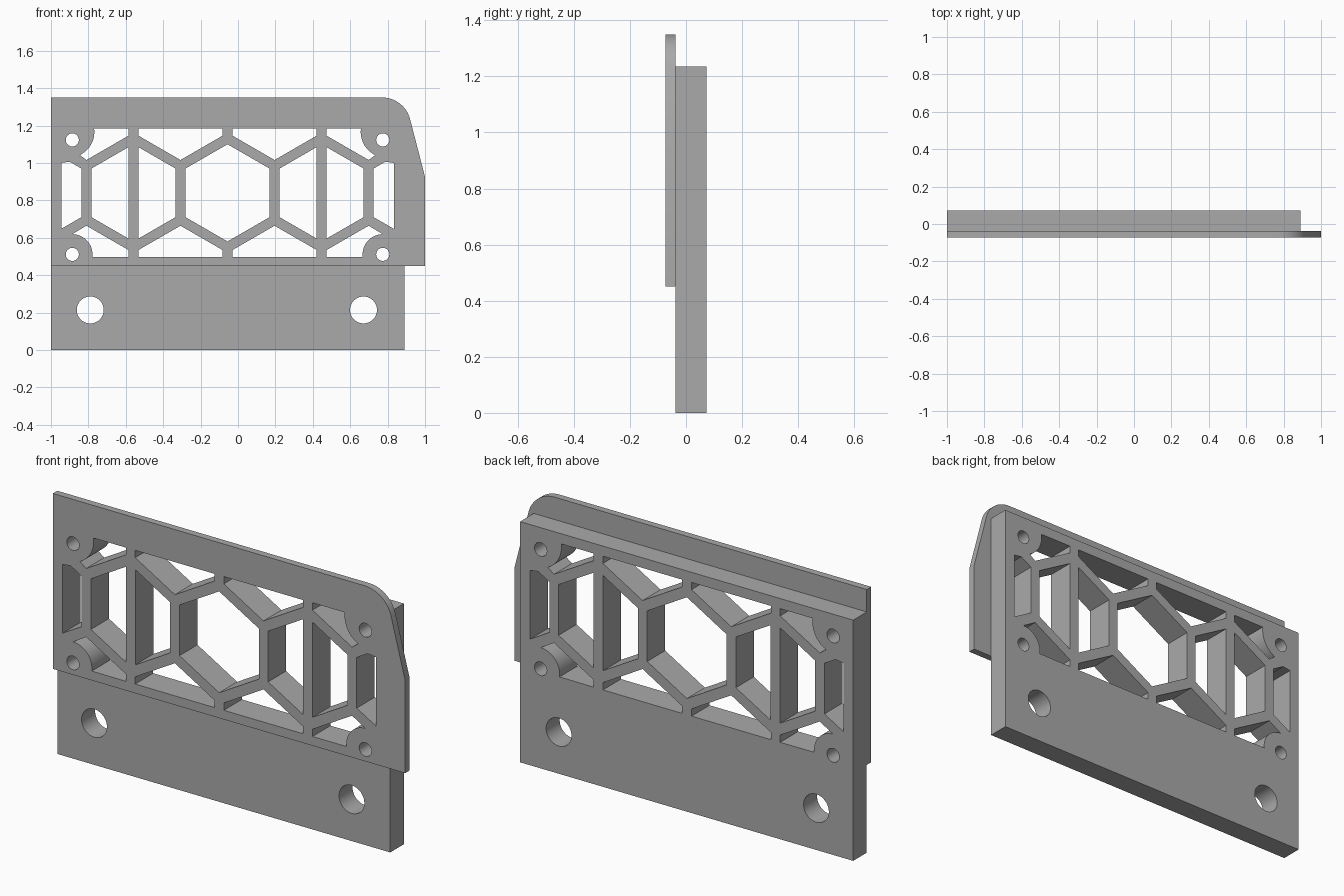
import bpy, bmesh
from math import sin, cos, radians, pi, sqrt

cube = bpy.data.objects.get("Cube")
if cube:
    bpy.data.objects.remove(cube)

grey = bpy.data.materials.new("plain grey")
grey.use_nodes = True
grey.diffuse_color = (0.4, 0.4, 0.4, 1)
grey.node_tree.nodes["Principled BSDF"].inputs["Base Color"].default_value = (0.4, 0.4, 0.4, 1)

CX, CZ = -0.056, 0.84        # centre of the honeycomb window
A, PITCH = 0.225, 0.503      # cell half width and spacing
R = 2 * A / sqrt(3)          # cell corner radius
RIB = 0.027                  # half width of a rib
W, H = 0.889, 0.343          # window half size
ROW = PITCH * sqrt(3) / 2    # row spacing
SLOPE = 1 / sqrt(3)


def arc(x, z, r, start, end, n=16):
    return [(x + r * cos(radians(start + (end - start) * i / n)),
             z + r * sin(radians(start + (end - start) * i / n))) for i in range(n + 1)]


def circle(x, z, r, n=40):
    return arc(x, z, r, 0, 360, n)[:-1]


def plate(name, loops, y_front, y_back):
    """Extrude an outline with holes between two depths."""
    curve = bpy.data.curves.new(name, "CURVE")
    curve.dimensions = "2D"
    curve.fill_mode = "BOTH"
    curve.extrude = (y_back - y_front) / 2
    for pts in loops:
        spline = curve.splines.new("POLY")
        spline.points.add(len(pts) - 1)
        for p, (x, z) in zip(spline.points, pts):
            p.co = (x, z, 0, 1)
        spline.use_cyclic_u = True
    temp = bpy.data.objects.new(name + " outline", curve)
    bpy.context.collection.objects.link(temp)
    dg = bpy.context.evaluated_depsgraph_get()
    mesh = bpy.data.meshes.new_from_object(temp.evaluated_get(dg))
    bpy.data.objects.remove(temp)
    bm = bmesh.new()
    bm.from_mesh(mesh)
    bmesh.ops.remove_doubles(bm, verts=bm.verts, dist=0.0001)
    for v in bm.verts:
        x, z, d = v.co
        v.co = (x, (y_front + y_back) / 2 - d, z)
    bmesh.ops.recalc_face_normals(bm, faces=bm.faces)
    bm.to_mesh(mesh)
    bm.free()
    mesh.materials.clear()
    mesh.materials.append(grey)
    obj = bpy.data.objects.new(name, mesh)
    bpy.context.collection.objects.link(obj)
    bpy.ops.object.select_all(action="DESELECT")
    obj.select_set(True)
    bpy.context.view_layer.objects.active = obj
    bpy.ops.object.shade_smooth_by_angle(angle=radians(30))


# Window cells on one side, relative to the window centre
half = R / 2
tip = R - RIB * SLOPE
low = ROW - R
shoulder = ROW - half
side = []
for s in (-1, 1):            # cell split by the upright rib
    side.append([(PITCH + s * A, -half), (PITCH + s * A, half),
                 (PITCH + s * RIB, tip), (PITCH + s * RIB, -tip)])
edge = 2 * PITCH - A         # cut-off cell at the end
side.append([(edge, -half), (edge, half), (0.844, half + (0.844 - edge) * SLOPE),
             (W, 0.16), (W, -half - (W - edge) * SLOPE)])
mid = PITCH / 2
for s in (-1, 1):            # inner cells of the upper and lower rows
    side.append([(mid - A, s * H), (mid - A, s * shoulder), (mid, s * low),
                 (mid + A, s * shoulder), (mid + A, s * H)])
out = 1.5 * PITCH
for s, boss in ((1, arc(0.85, 0.326, 0.138, 244, 173)),      # cells rounded by screw bosses
                (-1, arc(0.83, -0.329, 0.108, 90, 187))):
    side.append([(out - A, s * H), (out - A, s * shoulder), (out, s * low)] + boss)
for z in (0.283, -0.329):    # screw holes
    side.append(circle(0.83, z, 0.035))

# Both sides plus the middle cell
window = [[(CX + m * x, CZ + z) for x, z in pts] for pts in side for m in (-1, 1)]
window.append([(CX + R * sin(k * pi / 3), CZ + R * cos(k * pi / 3)) for k in range(6)])

# Thin front plate with one rounded, sloping corner
face = [(-1, 0.45), (1, 0.45), (1, 0.925)] + arc(0.77, 1.195, 0.155, 14.5, 90) + [(-1, 1.35)]
plate("front plate", [face] + window, -0.073, -0.037)

# Thick back plate with two mounting holes
body = [(-1, 0), (0.89, 0), (0.89, 1.235), (-1, 1.235)]
mounts = [circle(x, 0.214, 0.072) for x in (-0.79, 0.671)]
plate("back plate", [body] + window + mounts, -0.037, 0.073)
